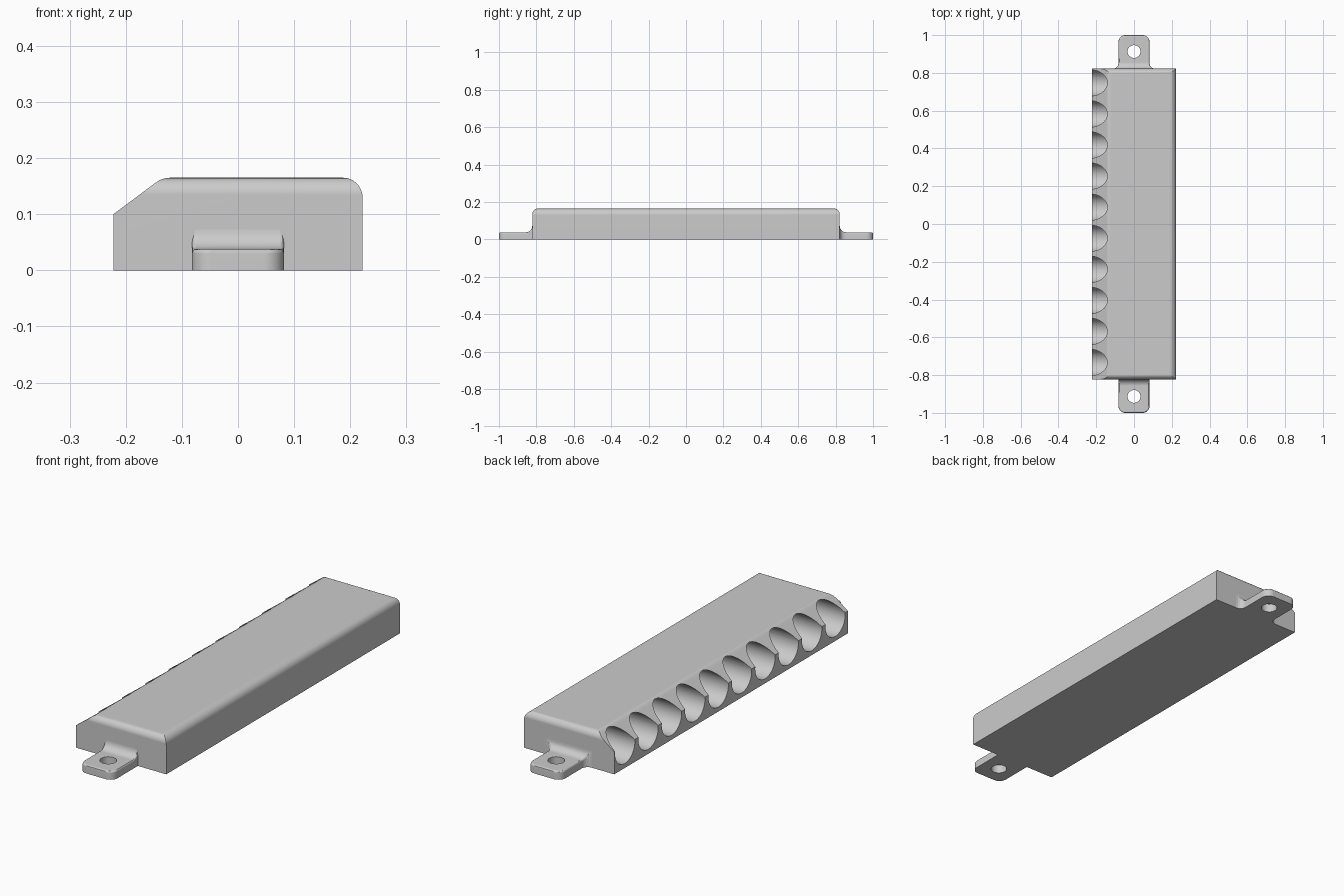
import bpy, bmesh
from math import sin, cos, radians, pi
from mathutils import Matrix

cube = bpy.data.objects.get("Cube")
if cube:
    bpy.data.objects.remove(cube, do_unlink=True)

grey = bpy.data.materials.new("light grey plastic")
grey.use_nodes = True
grey.diffuse_color = (0.6, 0.6, 0.6, 1)
grey.node_tree.nodes["Principled BSDF"].inputs["Base Color"].default_value = (0.6, 0.6, 0.6, 1)

HALF_W, HALF_L, HEIGHT = 0.222, 0.822, 0.165


def arc(cx, cy, r, start, end, n=8):
    angles = [radians(start + (end - start) * i / n) for i in range(n + 1)]
    return [(cx + r * cos(a), cy + r * sin(a)) for a in angles]


def to_object(bm, name):
    bmesh.ops.recalc_face_normals(bm, faces=bm.faces)
    mesh = bpy.data.meshes.new(name)
    bm.to_mesh(mesh)
    bm.free()
    obj = bpy.data.objects.new(name, mesh)
    bpy.context.collection.objects.link(obj)
    mesh.materials.append(grey)
    return obj


def prism(name, points, axis, lo, hi):
    """Extrude a 2D outline along the given axis."""
    place = {"x": lambda p, t: (t, p[0], p[1]),
             "y": lambda p, t: (p[0], t, p[1]),
             "z": lambda p, t: (p[0], p[1], t)}[axis]
    bm = bmesh.new()
    a = [bm.verts.new(place(p, lo)) for p in points]
    b = [bm.verts.new(place(p, hi)) for p in points]
    bm.faces.new(a)
    bm.faces.new(b)
    for i in range(len(a)):
        j = (i + 1) % len(a)
        bm.faces.new((a[i], a[j], b[j], b[i]))
    return to_object(bm, name)


def cylinder(name, r, depth, matrix):
    bm = bmesh.new()
    bmesh.ops.create_cone(bm, cap_ends=True, segments=48, radius1=r, radius2=r,
                          depth=depth, matrix=matrix)
    return to_object(bm, name)


def boolean(obj, tool, operation):
    """Apply a boolean and discard the tool."""
    mod = obj.modifiers.new("boolean", "BOOLEAN")
    mod.operation, mod.object, mod.solver = operation, tool, "EXACT"
    graph = bpy.context.evaluated_depsgraph_get()
    graph.update()
    mesh = bpy.data.meshes.new_from_object(obj.evaluated_get(graph))
    obj.modifiers.clear()
    obj.data = mesh
    bpy.data.objects.remove(tool, do_unlink=True)


def finish(obj):
    obj.data.materials.clear()
    obj.data.materials.append(grey)
    bpy.ops.object.select_all(action="DESELECT")
    obj.select_set(True)
    bpy.context.view_layer.objects.active = obj
    bpy.ops.object.shade_smooth_by_angle(angle=radians(30))
    obj.modifiers.new("weighted normals", "WEIGHTED_NORMAL").keep_sharp = True


# Body: chamfered cross-section crossed with a side profile with rounded ends
R = 0.035
section = [(-HALF_W, 0), (HALF_W, 0)]
section += arc(HALF_W - R, HEIGHT - R, R, 0, 90)
section += arc(-0.12, HEIGHT - 0.045, 0.045, 90, 126.8)
section += [(-HALF_W, 0.1)]
body = prism("body", section, "y", -1, 1)

E = 0.03
side = [(-HALF_L, 0), (HALF_L, 0)]
side += arc(HALF_L - E, HEIGHT - E, E, 0, 90)
side += arc(-HALF_L + E, HEIGHT - E, E, 90, 180)
boolean(body, prism("side_profile", side, "x", -0.5, 0.5), "INTERSECT")

# Row of ten round sockets opening through the chamfered side
for i in range(10):
    spot = Matrix.Translation((-0.1, 0.747 - 0.1645 * i, 0.09)) @ Matrix.Rotation(pi / 2, 4, "Y")
    boolean(body, cylinder("socket_cutter", 0.07, 0.46, spot), "DIFFERENCE")
finish(body)


# Mounting tabs: rounded plan crossed with a filleted side profile
def mounting_tab(name, s, flare):
    w, r, root, f = 0.082, 0.035, 0.819, 0.035
    half = [(w + flare, root)]
    if flare:
        half += arc(w + flare, HALF_L + flare, flare, 270, 180)
    half += arc(w - r, 1 - r, r, 0, 90)
    plan = half + [(-x, y) for x, y in reversed(half)]
    tab = prism(name, [(x, s * y) for x, y in plan], "z", 0, 0.1)

    profile = [(root, 0), (1.1, 0), (1.1, 0.038)]
    profile += arc(HALF_L + f, 0.038 + f, f, 270, 180)
    profile += [(root, 0.038 + f)]
    boolean(tab, prism("tab_profile", [(s * y, z) for y, z in profile], "x", -0.2, 0.2),
            "INTERSECT")

    # Soften the upper rim
    bm = bmesh.new()
    bm.from_mesh(tab.data)
    bmesh.ops.remove_doubles(bm, verts=bm.verts, dist=1e-5)
    rim = [e for e in bm.edges
           if all(v.co.z > 0.03 and abs(v.co.y) > HALF_L - 0.001 for v in e.verts)
           and e.calc_face_angle(0) > radians(50)
           and abs(e.verts[0].co.x - e.verts[1].co.x) < 0.15]
    bmesh.ops.bevel(bm, geom=rim, offset=0.008, segments=3, profile=0.5,
                    affect="EDGES", clamp_overlap=False)
    bm.to_mesh(tab.data)
    bm.free()

    # Screw hole
    spot = Matrix.Translation((0, s * 0.913, 0))
    boolean(tab, cylinder("screw_cutter", 0.034, 0.3, spot), "DIFFERENCE")
    finish(tab)


mounting_tab("front_mounting_tab", -1, 0)
mounting_tab("back_mounting_tab", 1, 0.03)
